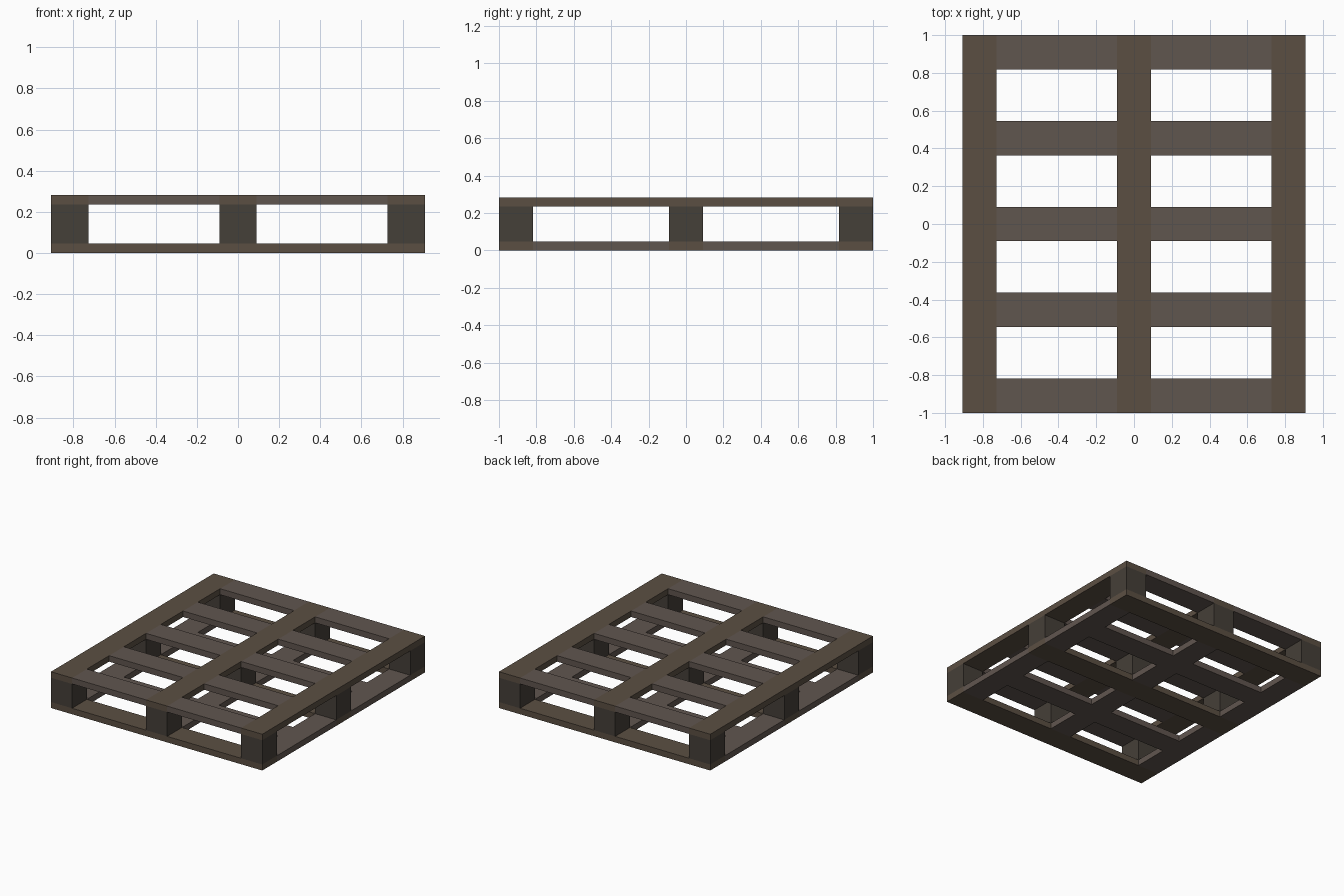
import bpy

if "Cube" in bpy.data.objects:
    bpy.data.objects.remove(bpy.data.objects["Cube"])

W, T, H = 2 / 11, 0.0465, 0.282   # board width, board thickness, total height
XS = (-9 / 11, 0, 9 / 11)         # runner / block columns
YS = (-10 / 11, -5 / 11, 0, 5 / 11, 10 / 11)


def material(name, rgb):
    m = bpy.data.materials.new(name)
    m.diffuse_color = (*rgb, 1)
    m.use_nodes = True
    m.node_tree.nodes["Principled BSDF"].inputs["Base Color"].default_value = m.diffuse_color
    return m


BROWN = material("brown_wood", (0.105, 0.078, 0.055))
GREY = material("grey_wood", (0.118, 0.092, 0.078))
DARK = material("dark_wood", (0.060, 0.050, 0.040))


def box(name, loc, size, mat):
    bpy.ops.mesh.primitive_cube_add(size=1, location=loc)
    ob = bpy.context.object
    ob.name = name
    ob.scale = size
    bpy.ops.object.transform_apply(location=False, rotation=False, scale=True)
    ob.data.materials.append(mat)


# Top deck: full-length runners with cross slats between them
GAP = 9 / 11 - W
for x in XS:
    box("top_runner", (x, 0, H - T / 2), (W, 2, T), BROWN)
for y in YS:
    for x in (-4.5 / 11, 4.5 / 11):
        box("top_slat", (x, y, H - T / 2), (GAP, W, T), GREY)

# Bottom deck: full-width end and middle boards, runners, thin slats
for y in YS[::2]:
    box("bottom_board", (0, y, T / 2), (20 / 11, W, T), BROWN)
for x in XS:
    for y in (-0.5 * 10 / 11, 0.5 * 10 / 11):
        box("bottom_runner", (x, y, T / 2), (W, 10 / 11 - W, T), GREY)
for y in YS[1::2]:
    for x in (-4.5 / 11, 4.5 / 11):
        box("bottom_slat", (x, y, T / 2), (GAP, W, T), GREY)

# Nine spacer blocks between the decks
for x in XS:
    for y in YS[::2]:
        box("spacer_block", (x, y, H / 2), (W, W, H - 2 * T), DARK)
